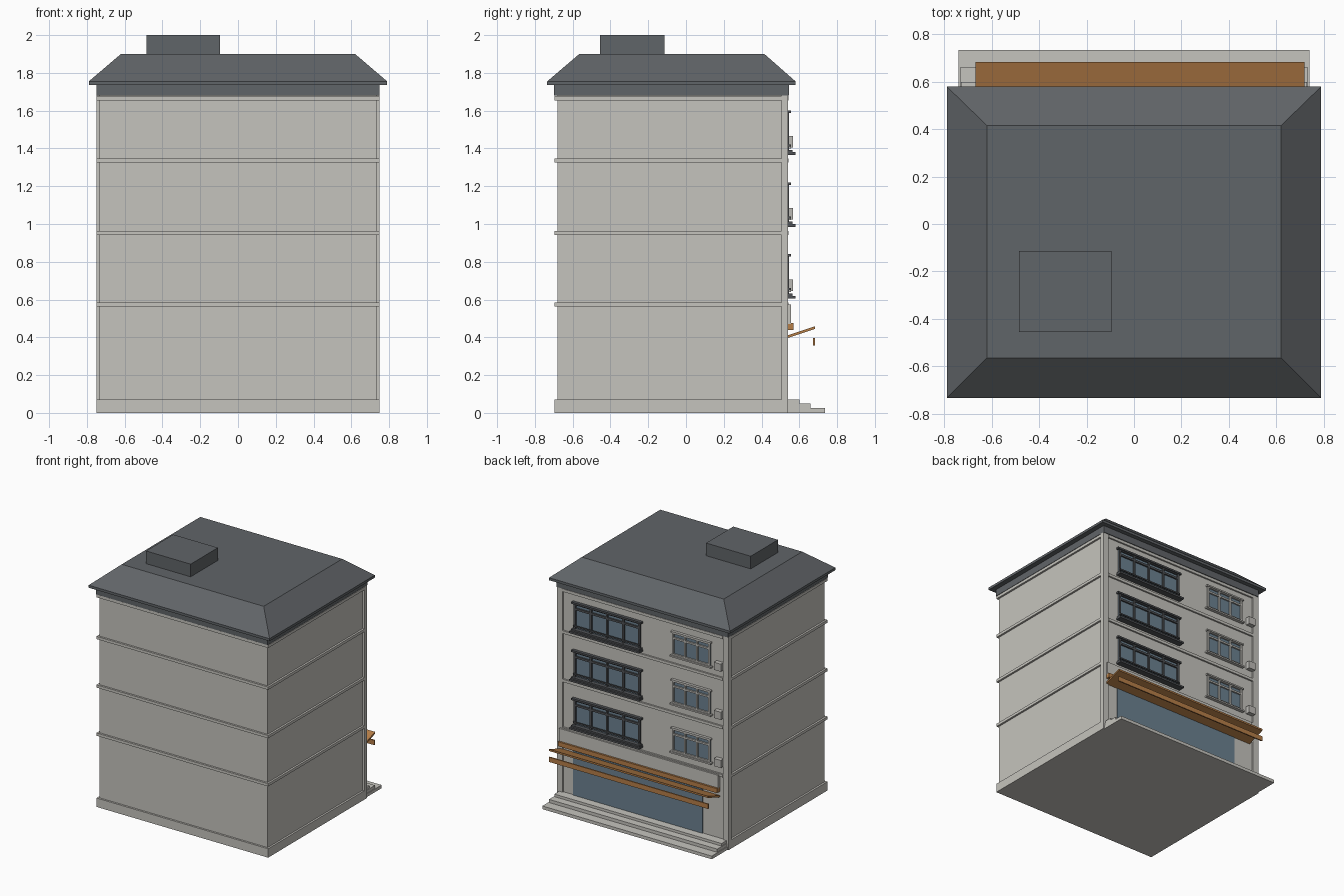
import bpy, bmesh

cube = bpy.data.objects.get("Cube")
if cube:
    bpy.data.objects.remove(cube, do_unlink=True)


def material(name, rgb):
    m = bpy.data.materials.new(name)
    m.use_nodes = True
    col = (*rgb, 1)
    m.diffuse_color = col
    m.node_tree.nodes["Principled BSDF"].inputs["Base Color"].default_value = col
    return m


WALL = material("wall_plaster", (.56, .55, .51))
TRIM = material("pale_trim", (.50, .49, .46))
ROOF = material("roof_slate", (.118, .128, .138))
DARK = material("dark_frame", (.08, .085, .092))
GLASS = material("window_glass", (.15, .22, .28))
WOOD = material("orange_wood", (.47, .21, .065))


def boxes(name, mat, *spans):
    """One object made of boxes, each given as x, y and z ranges."""
    bm = bmesh.new()
    for xs, ys, zs in spans:
        vs = bmesh.ops.create_cube(bm, size=1)["verts"]
        for v in vs:
            v.co = [r[0] if c < 0 else r[1] for c, r in zip(v.co, (xs, ys, zs))]
    return finish(name, mat, bm)


def finish(name, mat, bm):
    bmesh.ops.recalc_face_normals(bm, faces=bm.faces)
    me = bpy.data.meshes.new(name)
    bm.to_mesh(me)
    bm.free()
    me.materials.append(mat)
    ob = bpy.data.objects.new(name, me)
    bpy.context.collection.objects.link(ob)
    return ob


# Main block, plinth and floor bands
WIDE = (-.75, .75)
FACE = .53
boxes("main_block", WALL, ((-.735, .735), (-.68, FACE), (0, 1.7)))
boxes("plinth", WALL, (WIDE, (-.695, .51), (0, .07)))
for i, z in enumerate((.562, .942, 1.325, 1.655)):
    boxes(f"floor_band_{i + 1}", WALL, (WIDE, (-.695, .51), (z, z + .022)),
          ((-.7, .7), (.5, .543), (z, z + .022)))
boxes("corner_pilasters", WALL, *[(x, (.505, .54), (0, 1.68)) for x in ((-.75, -.7), (.7, .75))])

# Roof: cornice, eave, hipped slope and rooftop box
boxes("roof_cornice", ROOF, (WIDE, (-.7, .545), (1.68, 1.735)))
boxes("roof_eave", ROOF, ((-.79, .79), (-.735, .58), (1.735, 1.755)))
hip = boxes("hipped_roof", ROOF, ((-.79, .79), (-.735, .58), (1.755, 1.9)))
for v in hip.data.vertices:
    if v.co.z > 1.8:
        v.co.x = .62 if v.co.x > 0 else -.62
        v.co.y = .415 if v.co.y > 0 else -.565
boxes("rooftop_box", ROOF, ((-.485, -.095), (-.455, -.115), (1.89, 2)))

# Entrance steps
for i, (y, z, x) in enumerate(((.735, .025, .74), (.66, .05, .735), (.6, .07, .73))):
    boxes(f"step_{i + 1}", WALL, ((-x, x), (.52, y), (0, z)))


def window(name, mat, x0, x1, z0, z1, panes, bar, transom):
    """Glazed opening with a frame, mullions and one transom."""
    boxes(name + "_glass", GLASS, ((x0, x1), (FACE - .01, FACE + .004), (z0, z1)))
    y = (FACE - .01, .546)
    step = (x1 - x0 - bar) / panes
    bars = [((x0 + i * step, x0 + i * step + bar), y, (z0, z1)) for i in range(panes + 1)]
    bars += [((x0, x1), y, (z, z + bar)) for z in (z0, transom, z1 - bar)]
    boxes(name + "_frame", mat, *bars)


# Upper floors
for i in range(3):
    z = .605 + i * .38
    n = f"floor_{i + 2}"
    window(n + "_wide_window", DARK, .02, .60, z + .01, z + .23, 4, .016, z + .175)
    boxes(n + "_wide_sill", DARK, ((.005, .615), (.52, .58), (z, z + .015)),
          ((.01, .61), (.52, .565), (z + .015, z + .027)))
    boxes(n + "_wide_lintel", DARK, ((.005, .615), (.52, .555), (z + .222, z + .236)))
    boxes(n + "_window_rail", DARK, ((.02, .6), (.546, .556), (z + .045, z + .056)))
    window(n + "_small_window", TRIM, -.59, -.26, z + .045, z + .23, 3, .014, z + .175)
    boxes(n + "_small_trim", TRIM, ((-.605, -.245), (.52, .556), (z + .035, z + .047)),
          ((-.6, -.25), (.52, .552), (z + .224, z + .236)))
    boxes(n + "_cooling_unit", TRIM, ((-.7, -.64), (.52, .566), (z + .04, z + .1)))

# Shopfront, sign board and awning
SPAN = (-.67, .72)
boxes("shop_glass", GLASS, ((-.52, .61), (.52, .537), (.07, .42)))
boxes("sign_board", WALL, (SPAN, (.52, .555), (.47, .575)))
boxes("sign_rail", WOOD, (SPAN, (.52, .57), (.44, .475)))
awning = boxes("awning_plate", WOOD, (SPAN, (.535, .683), (.395, .409)))
for v in awning.data.vertices:
    if v.co.y > .6:
        v.co.z += .05
boxes("awning_valance", WOOD, (SPAN, (.672, .682), (.358, .396)))
